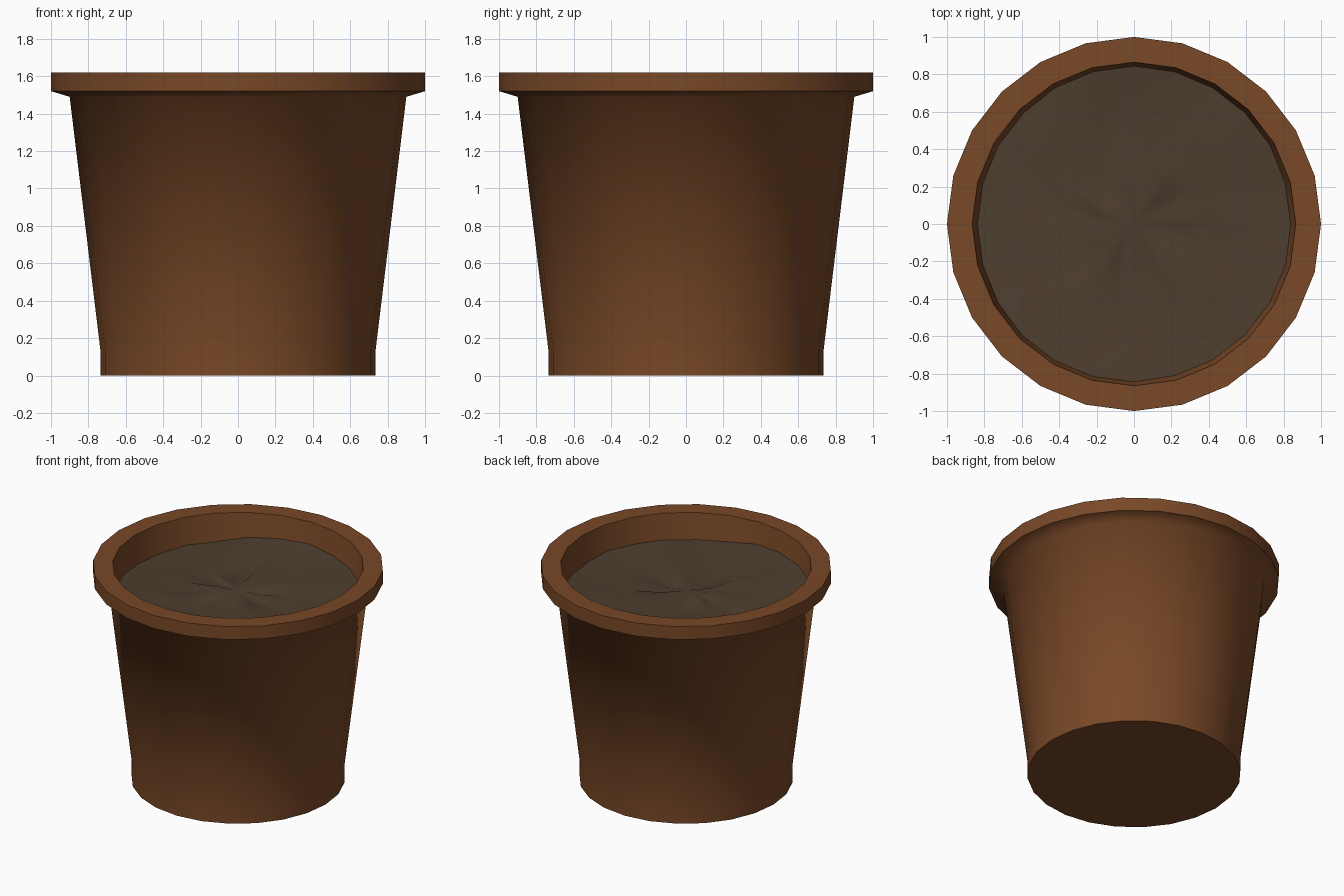
import bpy, bmesh, math, random

if "Cube" in bpy.data.objects:
    bpy.data.objects.remove(bpy.data.objects["Cube"], do_unlink=True)

random.seed(4)
SIDES = 24


def material(name, rgb):
    mat = bpy.data.materials.new(name)
    mat.use_nodes = True
    color = (*rgb, 1)
    mat.diffuse_color = color
    mat.node_tree.nodes["Principled BSDF"].inputs["Base Color"].default_value = color
    return mat


def ring(bm, radius, height):
    """Add a circle of vertices; height is a function of x and y."""
    verts = []
    for i in range(SIDES):
        a = math.tau * i / SIDES
        x, y = radius * math.cos(a), radius * math.sin(a)
        verts.append(bm.verts.new((x, y, height(x, y))))
    return verts


def bridge(bm, lower, upper):
    for i in range(SIDES):
        j = (i + 1) % SIDES
        bm.faces.new((lower[i], lower[j], upper[j], upper[i]))


def finish(bm, name, mat):
    for face in bm.faces:
        face.smooth = True
    mesh = bpy.data.meshes.new(name)
    bm.to_mesh(mesh)
    bm.free()
    mesh.materials.append(mat)
    obj = bpy.data.objects.new(name, mesh)
    bpy.context.collection.objects.link(obj)
    return obj


# Pot: lathed profile of (radius, height, sharp ring), outside first, then inside
profile = [
    (0.735, 0.0, True), (0.735, 0.13, False), (0.90, 1.49, False),
    (1.0, 1.52, True), (1.0, 1.62, True), (0.865, 1.62, True),
    (0.665, 0.12, True),
]
bm = bmesh.new()
rings = [ring(bm, r, lambda x, y, z=z: z) for r, z, s in profile]
for lower, upper in zip(rings, rings[1:]):
    bridge(bm, lower, upper)
bm.faces.new(rings[0][::-1])
bm.faces.new(rings[-1])
for verts, (r, z, sharp) in zip(rings, profile):
    for i in range(SIDES):
        edge = bm.edges.get((verts[i], verts[(i + 1) % SIDES]))
        edge.smooth = not sharp
finish(bm, "flower_pot", material("terracotta", (0.19, 0.065, 0.02)))


# Soil: gently lumpy disc whose edge is buried in the pot wall
def soil_height(x, y):
    swell = 0.04 * y * y + 0.03 * x * y
    return 1.42 + swell + random.uniform(-0.018, 0.018)


bm = bmesh.new()
rings = [ring(bm, r, soil_height) for r in (0.86, 0.62, 0.38, 0.17)]
for outer, inner in zip(rings, rings[1:]):
    bridge(bm, outer, inner)
centre = bm.verts.new((0, 0, 1.43))
for i in range(SIDES):
    bm.faces.new((rings[-1][i], rings[-1][(i + 1) % SIDES], centre))
bmesh.ops.triangulate(bm, faces=bm.faces[:])
finish(bm, "soil", material("dark_soil", (0.075, 0.048, 0.028)))
